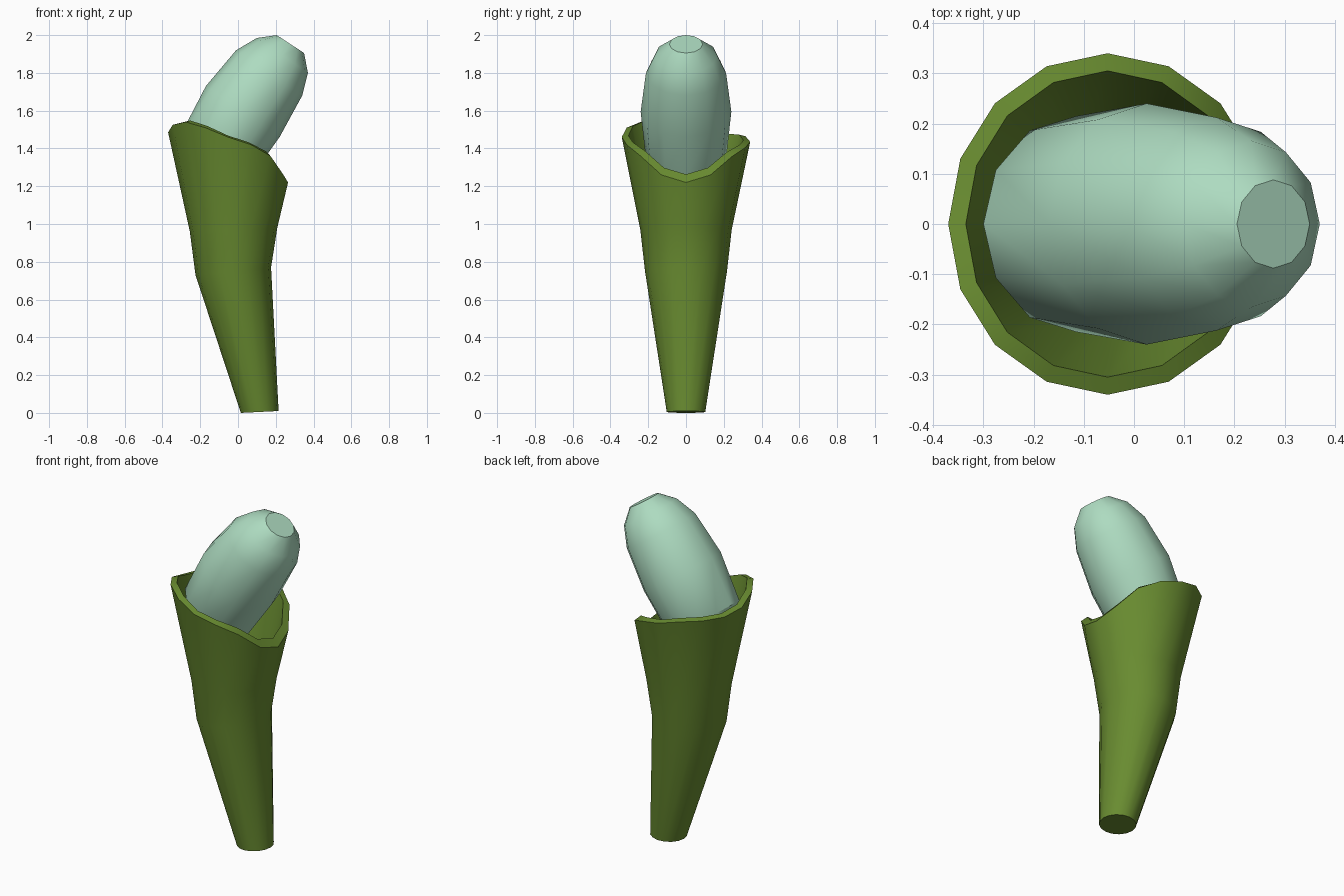
import bpy, bmesh, math
from mathutils import Vector

if "Cube" in bpy.data.objects:
    bpy.data.objects.remove(bpy.data.objects["Cube"])


def material(name, rgb):
    m = bpy.data.materials.new(name)
    m.diffuse_color = (*rgb, 1)
    m.use_nodes = True
    m.node_tree.nodes["Principled BSDF"].inputs["Base Color"].default_value = m.diffuse_color
    return m


def ring(left, right, half_y, sides, start=0.0):
    """Oval ring spanning two points of the front (x, z) plane."""
    l, r = Vector((left[0], 0, left[1])), Vector((right[0], 0, right[1]))
    pts = []
    for i in range(sides):
        a = start + 2 * math.pi * i / sides
        p = (l + r) / 2 + (r - l) / 2 * math.cos(a)
        p.y = half_y * math.sin(a)
        pts.append(p)
    return pts


def loft(name, rings, mat):
    """Skin successive rings and cap both ends."""
    bm = bmesh.new()
    loops = [[bm.verts.new(p) for p in r] for r in rings]
    n = len(loops[0])
    for a, b in zip(loops, loops[1:]):
        for i in range(n):
            j = (i + 1) % n
            bm.faces.new((a[i], a[j], b[j], b[i]))
    bm.faces.new(loops[0][::-1])
    bm.faces.new(loops[-1])
    bmesh.ops.recalc_face_normals(bm, faces=bm.faces[:])
    me = bpy.data.meshes.new(name)
    bm.to_mesh(me)
    bm.free()
    me.materials.append(mat)
    ob = bpy.data.objects.new(name, me)
    bpy.context.collection.objects.link(ob)
    bpy.ops.object.select_all(action='DESELECT')
    ob.select_set(True)
    bpy.context.view_layer.objects.active = ob
    bpy.ops.object.shade_smooth_by_angle(angle=math.radians(35))
    return ob


green = material("leaf green", (0.14, 0.26, 0.03))
mint = material("pale mint", (0.42, 0.71, 0.53))

# Cup: bent outer wall, wavy sloping rim, hollow inside
SIDES = 16
T = 0.035
levels = [((0.015, 0.0), (0.215, 0.01), 0.102),
          ((-0.225, 0.73), (0.175, 0.77), 0.217),
          ((-0.255, 0.96), (0.208, 0.98), 0.242)]
rim_z = [1.22, 1.26, 1.355, 1.405, 1.435, 1.465, 1.47, 1.47,
         1.485, 1.525, 1.54, 1.51, 1.46, 1.42, 1.36, 1.26]
rim_out = ring((-0.37, 0), (0.265, 0), 0.34, SIDES)
rim_in = ring((-0.37 + T, 0), (0.265 - T, 0), 0.34 - T, SIDES)
for i, z in enumerate(rim_z):
    c = max(0, math.cos(2 * math.pi * i / SIDES))
    rim_out[i].z = z
    rim_in[i].z = z + 0.008 + 0.035 * c * c

outer = [ring(l, r, h, SIDES) for l, r, h in levels]
inner = [ring((l[0] + T, l[1]), (r[0] - T, r[1]), h - T, SIDES) for l, r, h in levels]
for p in inner[0]:
    p.z += T
loft("cup", outer + [rim_out, rim_in] + inner[::-1], green)

# Pod: leaning capsule with a flat tip, its base hidden in the cup
pod = [((-0.26, 1.28), (-0.02, 1.12), 0.14),
       ((-0.30, 1.48), (0.07, 1.25), 0.215),
       ((-0.17, 1.73), (0.22, 1.46), 0.24),
       ((-0.01, 1.92), (0.34, 1.68), 0.212),
       ((0.10, 1.985), (0.37, 1.80), 0.165),
       ((0.205, 2.0), (0.35, 1.905), 0.088)]
loft("pod", [ring(l, r, h, 12) for l, r, h in pod], mint)
